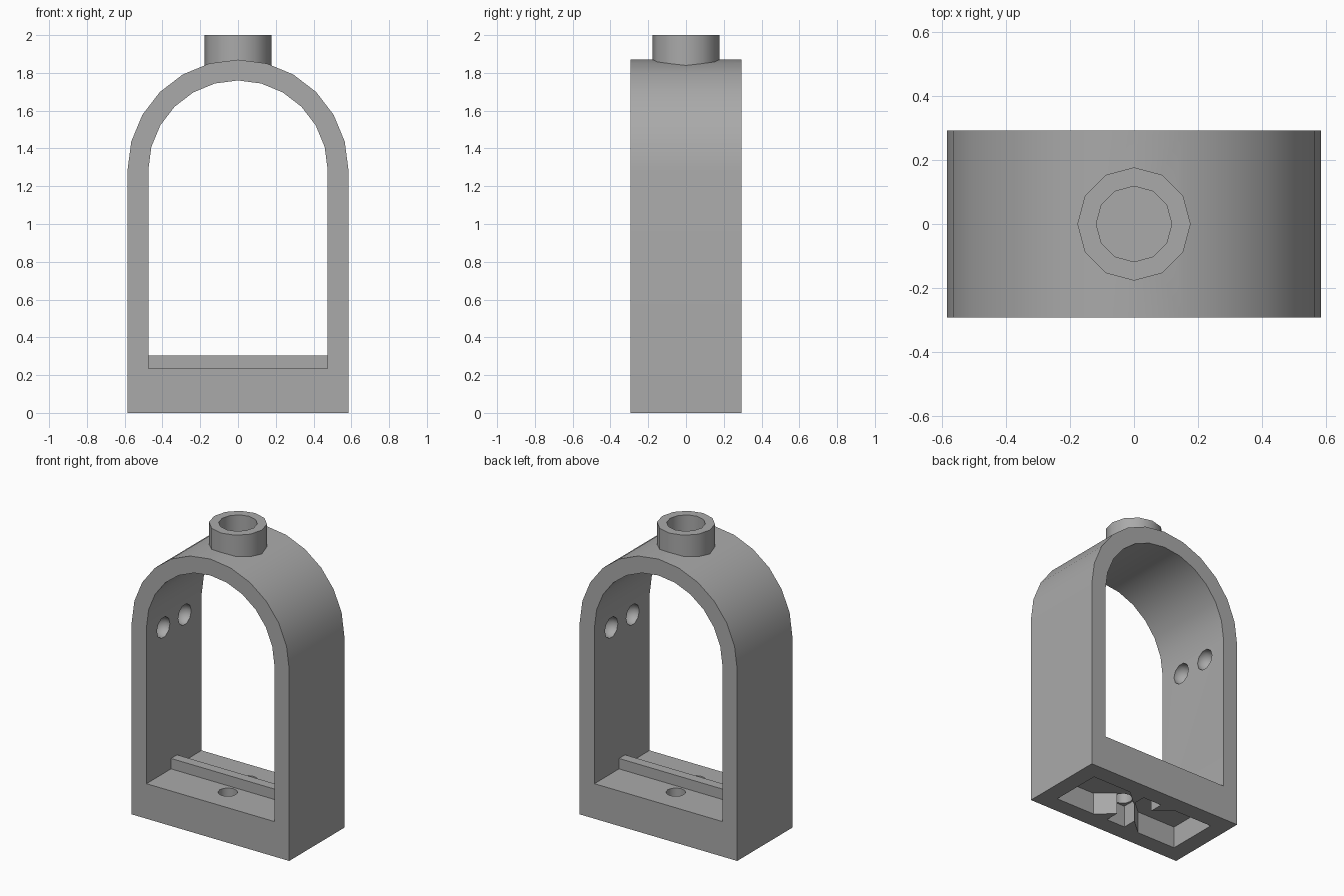
import bpy, bmesh
from math import pi, cos, sin
from mathutils import Matrix, Vector

cube = bpy.data.objects.get("Cube")
if cube:
    bpy.data.objects.remove(cube, do_unlink=True)

HALF_W, HALF_D, WALL_X = 0.585, 0.2925, 0.475
SPRING_Z, FLOOR_Z, CEILING_Z = 1.285, 0.235, 0.147
STUD_R, RECESS_R = 0.177, 0.118

grey = bpy.data.materials.new("plain_grey")
grey.use_nodes = True
grey.diffuse_color = (0.4, 0.4, 0.4, 1)
grey.node_tree.nodes["Principled BSDF"].inputs["Base Color"].default_value = (0.4, 0.4, 0.4, 1)


def finish(name, bm):
    bmesh.ops.recalc_face_normals(bm, faces=bm.faces)
    mesh = bpy.data.meshes.new(name)
    bm.to_mesh(mesh)
    bm.free()
    mesh.materials.append(grey)
    obj = bpy.data.objects.new(name, mesh)
    bpy.context.collection.objects.link(obj)
    return obj


def prism(name, points, direction):
    """Extrude a closed outline along a direction."""
    bm = bmesh.new()
    face = bm.faces.new([bm.verts.new(p) for p in points])
    out = bmesh.ops.extrude_face_region(bm, geom=[face])
    verts = [g for g in out["geom"] if isinstance(g, bmesh.types.BMVert)]
    bmesh.ops.translate(bm, verts=verts, vec=Vector(direction))
    return finish(name, bm)


def arch(name, half_w, bottom, half_d):
    pts = [(-half_w, -half_d, bottom), (half_w, -half_d, bottom)]
    for i in range(13):
        a = pi * i / 12
        pts.append((half_w * cos(a), -half_d, SPRING_Z + half_w * sin(a)))
    return prism(name, pts, (0, 2 * half_d, 0))


def box(name, x, y, z0, z1):
    return prism(name, [(-x, -y, z0), (x, -y, z0), (x, y, z0), (-x, y, z0)], (0, 0, z1 - z0))


def cylinder(name, radius, y, z0, z1, sides=12):
    pts = [(radius * cos(2 * pi * i / sides), y + radius * sin(2 * pi * i / sides), z0)
           for i in range(sides)]
    return prism(name, pts, (0, 0, z1 - z0))


def dimple(name, x, y, z, radius):
    bm = bmesh.new()
    bmesh.ops.create_uvsphere(bm, u_segments=10, v_segments=8, radius=radius)
    bmesh.ops.transform(bm, verts=bm.verts,
                        matrix=Matrix.Translation((x, y, z)) @ Matrix.Rotation(pi / 2, 4, "Y"))
    return finish(name, bm)


def activate(obj):
    bpy.ops.object.select_all(action="DESELECT")
    obj.select_set(True)
    bpy.context.view_layer.objects.active = obj


def cut(obj, cutter):
    activate(obj)
    mod = obj.modifiers.new("cut", "BOOLEAN")
    mod.operation, mod.solver, mod.object = "DIFFERENCE", "EXACT", cutter
    bpy.ops.object.modifier_apply(modifier=mod.name)
    bpy.data.objects.remove(cutter, do_unlink=True)


# Arched frame with its opening and hollow base
frame = arch("arched_frame", HALF_W, 0, HALF_D)
cut(frame, arch("opening_cutter", WALL_X, FLOOR_Z, HALF_D + 0.1))
cut(frame, box("base_cutter", 0.47, 0.176, -0.1, CEILING_Z))

# Sill holes and hinge dimples in the side walls
for side in (-1, 1):
    cut(frame, cylinder("sill_hole_cutter", 0.06, side * 0.108, 0.1, 0.3))
    for wall in (-1, 1):
        cut(frame, dimple("dimple_cutter", wall * 0.478, side * 0.113, 1.215, 0.07))

# Top stud with a round recess
cut(frame, cylinder("recess_cutter", RECESS_R, 0, 1.84, 2.1))
stud = cylinder("top_stud", STUD_R, 0, 1.8, 2.0)
cut(stud, cylinder("stud_cutter", RECESS_R, 0, 1.7, 2.1))

# Ridge along the sill
ridge = box("sill_ridge", WALL_X, 0.032, FLOOR_Z - 0.005, 0.305)

# Four wedges inside the base, either side of the sill holes
wedges = []
for sx, label in ((-1, "right"), (1, "left")):
    for sy, end in ((-1, "front"), (1, "back")):
        outline = [(sx * 0.07, sy * 0.18, 0), (sx * 0.18, sy * 0.176, 0), (sx * 0.07, sy * 0.08, 0)]
        wedges.append(prism(f"base_wedge_{end}_{label}", outline, (0, 0, CEILING_Z + 0.003)))

for obj in (frame, stud):
    activate(obj)
    bpy.ops.object.shade_smooth_by_angle(angle=pi * 38 / 180)
